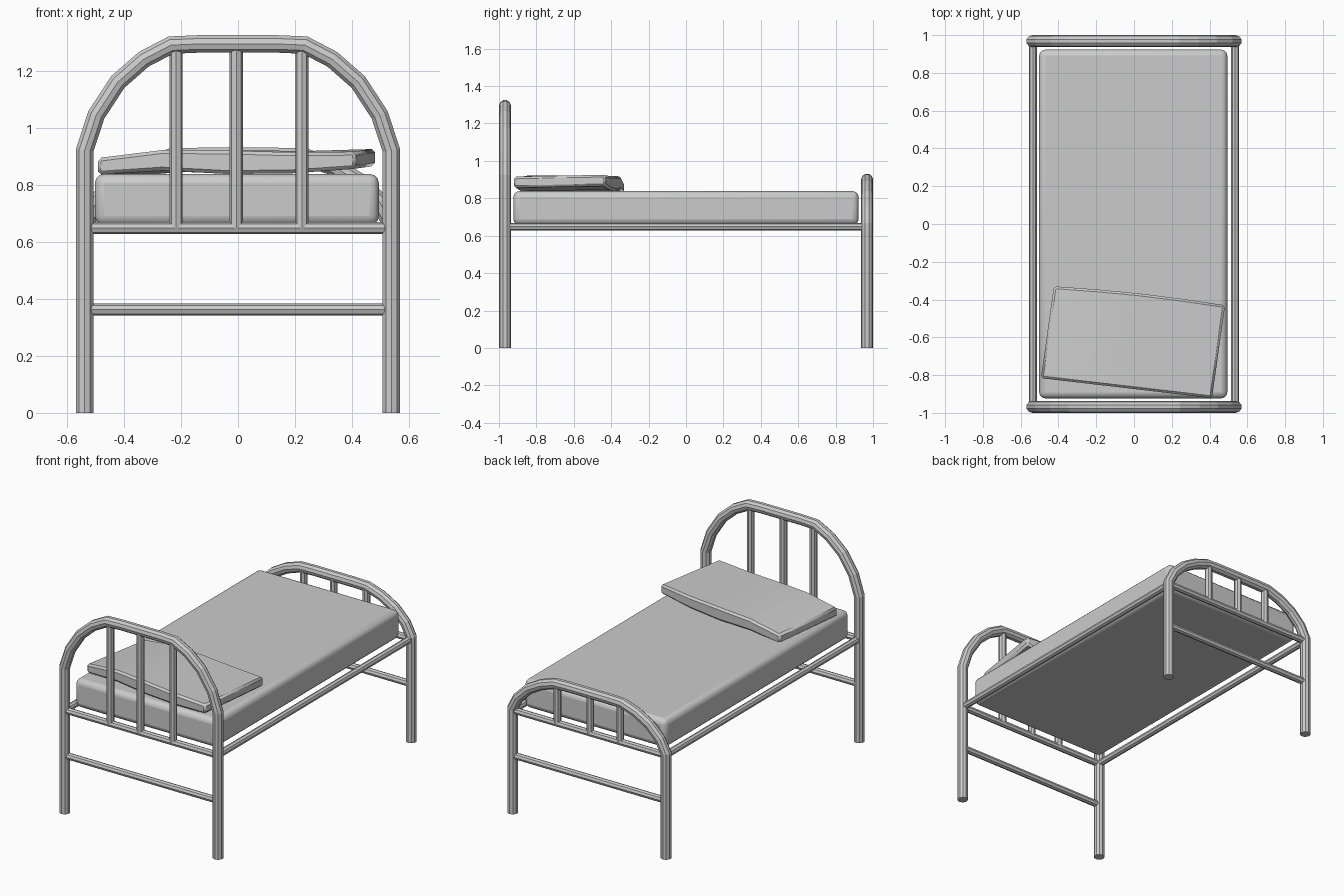
import bpy, bmesh, math
from mathutils import Vector

if "Cube" in bpy.data.objects:
    bpy.data.objects.remove(bpy.data.objects["Cube"])


def make(name, bm):
    bmesh.ops.recalc_face_normals(bm, faces=bm.faces)
    me = bpy.data.meshes.new(name)
    bm.to_mesh(me)
    bm.free()
    ob = bpy.data.objects.new(name, me)
    bpy.context.collection.objects.link(ob)
    return ob


def tube(name, pts, r, sides, normal=(0, 1, 0)):
    """Capped, mitred pipe along a planar path; normal is the plane's normal."""
    pts = [Vector(p) for p in pts]
    n = Vector(normal)
    bm = bmesh.new()
    rings = []
    for i, p in enumerate(pts):
        a = (p - pts[i - 1]).normalized() if i else (pts[1] - p).normalized()
        b = (pts[i + 1] - p).normalized() if i < len(pts) - 1 else a
        t = (a + b).normalized()
        side = t.cross(n) / max(t.dot(a), 0.5)
        rings.append([bm.verts.new(p + r * (math.cos(w) * n + math.sin(w) * side))
                      for w in (math.tau * k / sides for k in range(sides))])
    for r0, r1 in zip(rings, rings[1:]):
        for k in range(sides):
            j = (k + 1) % sides
            bm.faces.new((r0[k], r0[j], r1[j], r1[k]))
    bm.faces.new(rings[0])
    bm.faces.new(rings[-1])
    return make(name, bm)


LEG_X, END_Y, RAIL_Z = 0.538, 0.968, 0.648
# Half of the arch: x and height above the point where the bend starts
ARCH = [(LEG_X, 0), (0.497, 0.125), (0.422, 0.24), (0.331, 0.32), (0.235, 0.37), (0.14, 0.374)]


def bed_end(label, y, start, squash):
    # Legs and arch in one bent pipe
    right = [(LEG_X, y, 0)] + [(x, y, start + h * squash) for x, h in ARCH]
    left = [(-x, yy, z) for x, yy, z in reversed(right)]
    tube(label + "_arch", right + left, 0.0322, 10)
    # Cross rails
    for part, z in (("upper_rail", RAIL_Z), ("lower_rail", 0.362)):
        tube(f"{label}_{part}", [(-LEG_X, y, z), (LEG_X, y, z)], 0.021, 8)
    # Upright bars
    top = start + 0.365 * squash
    for i, x in enumerate((-0.217, -0.006, 0.224)):
        tube(f"{label}_bar_{i + 1}", [(x, y, RAIL_Z), (x, y, top)], 0.023, 8)


bed_end("headboard", -END_Y, 0.92, 1.0)
bed_end("footboard", END_Y, 0.66, 0.64)

# Side rails
for label, s in (("left", -1), ("right", 1)):
    x = s * 0.535
    tube(label + "_side_rail", [(x, -END_Y, RAIL_Z), (x, END_Y, RAIL_Z)], 0.021, 8, (1, 0, 0))

# Mattress
bm = bmesh.new()
bmesh.ops.create_cube(bm, size=1)
for v in bm.verts:
    v.co = (v.co.x * 0.996 - 0.004, v.co.y * 1.846, 0.748 + v.co.z * 0.18)
mattress = make("mattress", bm)
bev = mattress.modifiers.new("soft_edges", "BEVEL")
bev.width, bev.segments = 0.032, 3

# Pillow: slightly bent slab lying askew, rows run from head side to foot side
NEAR = [Vector((-0.493, -0.816)), Vector((0.413, -0.922))]
FAR = [Vector((-0.424, -0.33)), Vector((0.482, -0.43))]
BOTTOM = [0.835, 0.850, 0.838, 0.840, 0.856]
TOP = [0.894, 0.922, 0.920, 0.914, 0.916]
bm = bmesh.new()
cols = []
for i in range(5):
    u = i / 4
    a, b = NEAR[0].lerp(NEAR[1], u), FAR[0].lerp(FAR[1], u)
    b.y += 0.012 * math.sin(math.pi * u)
    lift = 0.02 * (u - 0.5)
    cols.append([bm.verts.new((p.x, p.y, z)) for p, z in (
        (a, BOTTOM[i]), (b, BOTTOM[i] + lift), (b, TOP[i] + lift), (a, TOP[i]))])
for c0, c1 in zip(cols, cols[1:]):
    for k in range(4):
        j = (k + 1) % 4
        bm.faces.new((c0[k], c0[j], c1[j], c1[k]))
bm.faces.new(cols[0])
bm.faces.new(cols[-1])
pillow = make("pillow", bm)
bev = pillow.modifiers.new("soft_edges", "BEVEL")
bev.width, bev.segments, bev.angle_limit = 0.012, 1, math.radians(40)

# Smooth the mattress and pillow edges
for ob in (mattress, pillow):
    ob.select_set(True)
bpy.context.view_layer.objects.active = mattress
bpy.ops.object.shade_smooth_by_angle(angle=math.radians(35))
